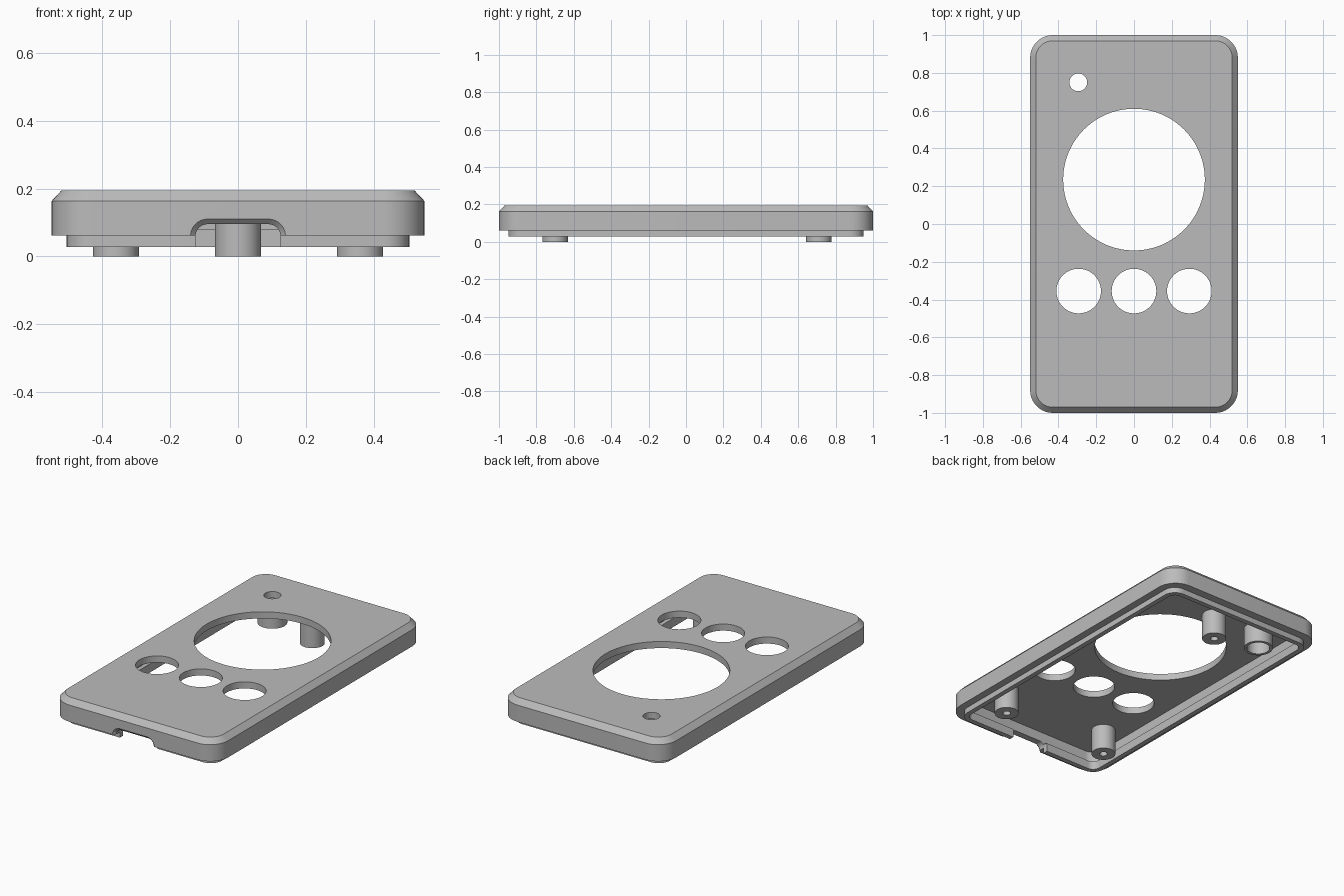
import bpy, bmesh, math

cube = bpy.data.objects.get("Cube")
if cube:
    bpy.data.objects.remove(cube, do_unlink=True)

grey = bpy.data.materials.new("plain grey")
grey.use_nodes = True
colour = (0.5, 0.5, 0.5, 1)
grey.diffuse_color = colour
grey.node_tree.nodes["Principled BSDF"].inputs["Base Color"].default_value = colour


def rounded(hx, hy, r, steps=10):
    """Outline of a rectangle with rounded corners."""
    pts = []
    for k, (sx, sy) in enumerate([(1, 1), (-1, 1), (-1, -1), (1, -1)]):
        for i in range(steps + 1):
            a = math.pi / 2 * (k + i / steps)
            pts.append((sx * (hx - r) + r * math.cos(a), sy * (hy - r) + r * math.sin(a)))
    return pts


def circle(r, n=64):
    return [(r * math.cos(math.tau * i / n), r * math.sin(math.tau * i / n)) for i in range(n)]


def loft(name, rings, caps=True):
    """Bridge rings of 3D points; cap the two ends or join them in a loop."""
    bm = bmesh.new()
    loops = [[bm.verts.new(p) for p in ring] for ring in rings]
    n = len(loops[0])
    pairs = list(zip(loops, loops[1:]))
    if caps:
        bm.faces.new(loops[0])
        bm.faces.new(loops[-1])
    else:
        pairs.append((loops[-1], loops[0]))
    for a, b in pairs:
        for i in range(n):
            j = (i + 1) % n
            bm.faces.new((a[i], a[j], b[j], b[i]))
    bmesh.ops.recalc_face_normals(bm, faces=bm.faces)
    mesh = bpy.data.meshes.new(name)
    bm.to_mesh(mesh)
    bm.free()
    mesh.materials.append(grey)
    obj = bpy.data.objects.new(name, mesh)
    bpy.context.collection.objects.link(obj)
    return obj


def flat(outline, z, x=0, y=0):
    return [(px + x, py + y, z) for px, py in outline]


def select(obj):
    bpy.ops.object.select_all(action="DESELECT")
    obj.select_set(True)
    bpy.context.view_layer.objects.active = obj


def cut(obj, cutter):
    cutter.hide_render = True
    mod = obj.modifiers.new("cut", "BOOLEAN")
    mod.operation, mod.solver, mod.object = "DIFFERENCE", "EXACT", cutter
    select(obj)
    bpy.ops.object.modifier_apply(modifier=mod.name)
    bpy.data.objects.remove(cutter, do_unlink=True)


# Shell: chamfered lid, side walls and stepped lip, from top face round to ceiling
CEILING = 0.155
sections = [
    (0.52, 0.97, 0.09, 0.195),
    (0.55, 1.0, 0.12, 0.163),
    (0.55, 1.0, 0.12, 0.062),
    (0.505, 0.95, 0.075, 0.062),
    (0.505, 0.95, 0.075, 0.028),
    (0.475, 0.92, 0.045, 0.028),
    (0.475, 0.92, 0.045, 0.08),
    (0.5, 0.945, 0.07, 0.08),
    (0.5, 0.945, 0.07, CEILING),
]
shell = loft("cover_shell", [flat(rounded(hx, hy, r), z) for hx, hy, r, z in sections])

# Round openings: display, three buttons and indicator light
openings = [(0, 0.235, 0.375), (-0.295, 0.75, 0.047)]
openings += [(x, -0.355, 0.118) for x in (-0.293, 0, 0.293)]
for x, y, r in openings:
    outline = circle(r, 96)
    cut(shell, loft("opening_cutter", [flat(outline, z, x, y) for z in (0.1, 0.3)]))

# Cable notch with flared outer edge
notch = []
for y, half, top, r in [(-1.02, 0.16, 0.13, 0.07), (-0.985, 0.125, 0.095, 0.035), (-0.88, 0.125, 0.095, 0.035)]:
    notch.append([(px, y, pz + top - 0.2) for px, pz in rounded(half, 0.2, r)])
cut(shell, loft("notch_cutter", notch))

# Screw posts with blind holes
parts = [shell]
for name, x, y in [("front_left_post", 0.36, -0.7), ("front_right_post", -0.36, -0.7), ("back_post", 0, 0.71)]:
    steps = [(0.068, CEILING + 0.005), (0.068, 0), (0.022, 0), (0.022, 0.12)]
    parts.append(loft(name, [flat(circle(r), z, x, y) for r, z in steps]))

# Open tube around the indicator light
steps = [(0.082, CEILING + 0.005), (0.082, 0.03), (0.065, 0.03), (0.065, CEILING + 0.005)]
parts.append(loft("indicator_tube", [flat(circle(r), z, -0.295, 0.75) for r, z in steps], caps=False))

for obj in parts:
    select(obj)
    bpy.ops.object.shade_smooth_by_angle(angle=math.radians(30))
